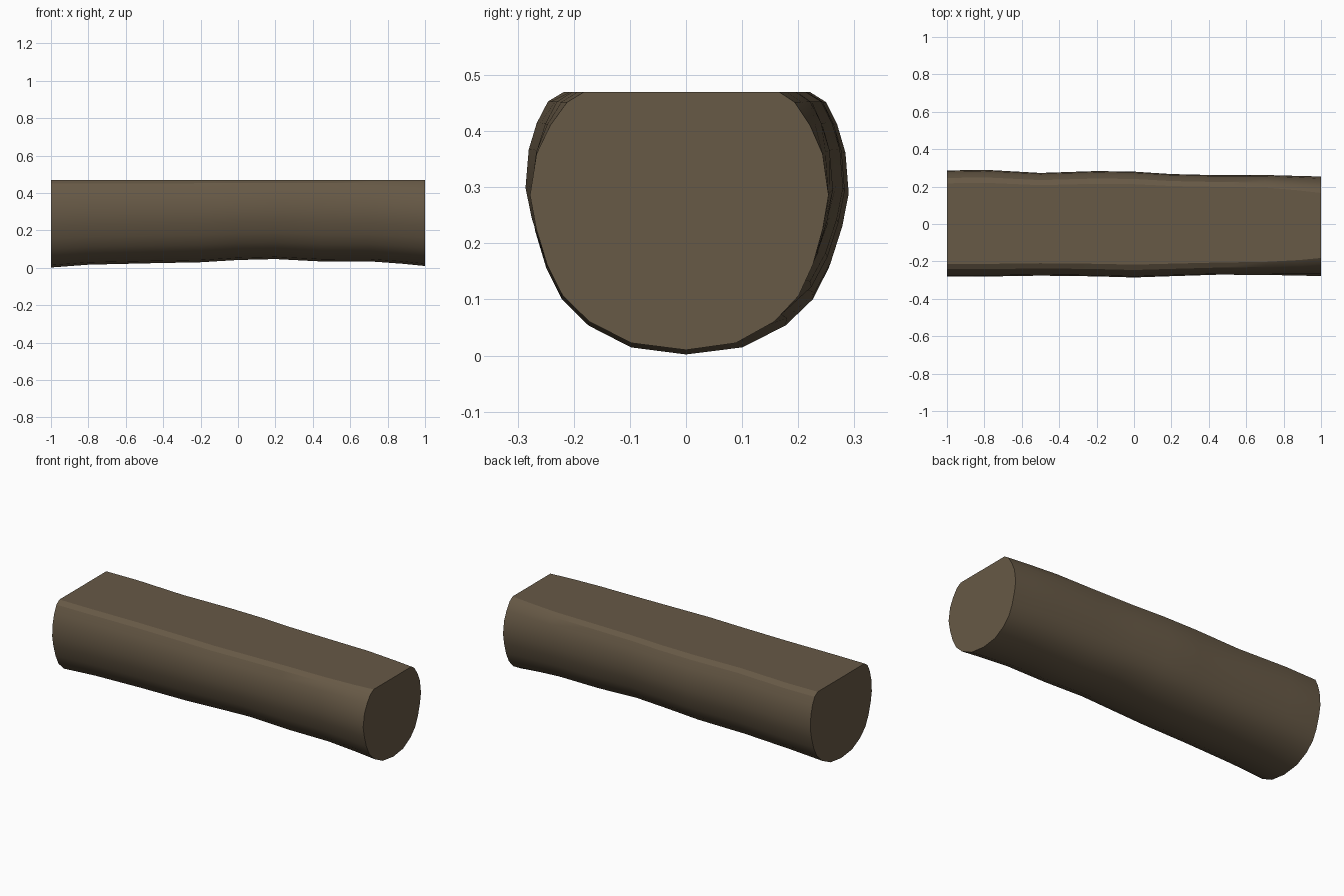
import bpy
import bmesh
from math import radians

cube = bpy.data.objects.get("Cube")
if cube:
    bpy.data.objects.remove(cube)

TOP = 0.47

# Half cross-section: fraction of side width, fraction of height
HALF = [(0.76, 1), (0.86, 0.96), (0.93, 0.87), (0.98, 0.76), (1, 0.6), (0.96, 0.47),
        (0.89, 0.33), (0.79, 0.21), (0.62, 0.11), (0.35, 0.027), (0, 0)]

# Along the log: x, underside z, front width, back width, narrowing of the flat top
STATIONS = [
    (-1, 0.002, 0.28, 0.286, 0),
    (-0.8, 0.017, 0.281, 0.29, 0),
    (-0.5, 0.024, 0.276, 0.273, 0),
    (-0.2, 0.03, 0.28, 0.283, 0),
    (0, 0.042, 0.286, 0.28, 0),
    (0.2, 0.047, 0.279, 0.267, 0),
    (0.45, 0.034, 0.271, 0.261, 0),
    (0.7, 0.035, 0.272, 0.262, 0.02),
    (0.88, 0.022, 0.276, 0.257, 0.08),
    (1, 0.01, 0.278, 0.254, 0.14),
]


def make_material(name, colour):
    mat = bpy.data.materials.new(name)
    mat.use_nodes = True
    mat.diffuse_color = colour
    mat.node_tree.nodes["Principled BSDF"].inputs["Base Color"].default_value = colour
    return mat


def section(x, low, front, back, narrow):
    """One ring of points, from the back top edge under to the front top edge."""
    def side(width):
        points = []
        for w, h in HALF:
            taper = 1 - narrow * max(0, (h - 0.6) / 0.4) ** 2
            points.append((x, width * w * taper, low + (TOP - low) * h))
        return points
    return side(back) + side(-front)[-2::-1]


# Log body, skinned through the sections
bm = bmesh.new()
rings = [[bm.verts.new(p) for p in section(*s)] for s in STATIONS]
for a, b in zip(rings, rings[1:]):
    for i in range(len(a)):
        j = (i + 1) % len(a)
        bm.faces.new((a[i], a[j], b[j], b[i]))
# Sawn ends
bm.faces.new(rings[0])
bm.faces.new(rings[-1])
bmesh.ops.recalc_face_normals(bm, faces=bm.faces)

mesh = bpy.data.meshes.new("flat_topped_log")
bm.to_mesh(mesh)
bm.free()
mesh.materials.append(make_material("dark brown wood", (0.135, 0.1, 0.061, 1)))

log = bpy.data.objects.new("flat_topped_log", mesh)
bpy.context.collection.objects.link(log)
bpy.ops.object.select_all(action="DESELECT")
log.select_set(True)
bpy.context.view_layer.objects.active = log
bpy.ops.object.shade_smooth_by_angle(angle=radians(30))
